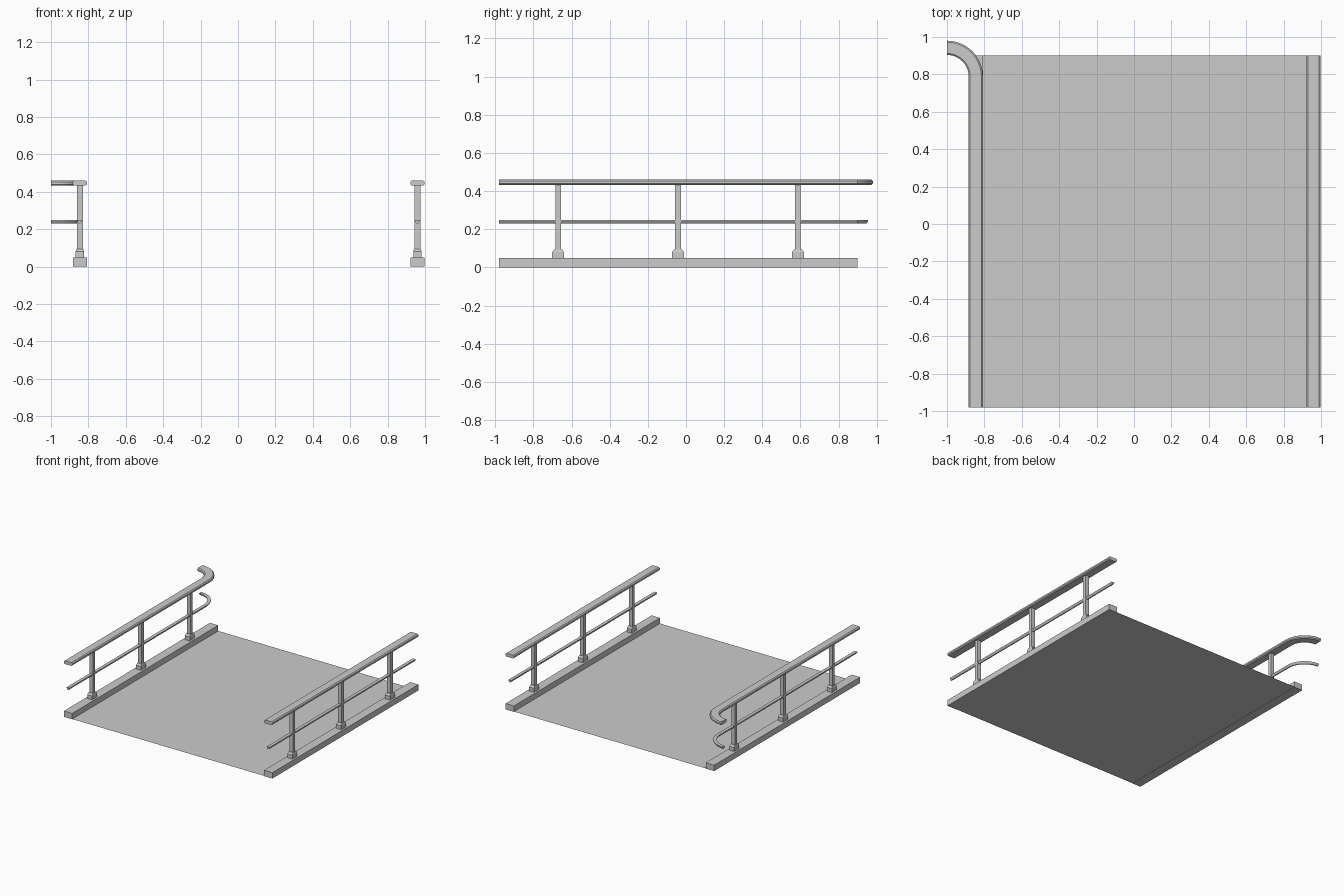
import bpy, bmesh, math

if "Cube" in bpy.data.objects:
    bpy.data.objects.remove(bpy.data.objects["Cube"])

LEFT_X, RIGHT_X = -0.846, 0.959
FRONT, BACK = -0.98, 0.90


def finish(name, bm, smooth=False):
    bmesh.ops.recalc_face_normals(bm, faces=bm.faces)
    mesh = bpy.data.meshes.new(name)
    bm.to_mesh(mesh)
    bm.free()
    ob = bpy.data.objects.new(name, mesh)
    bpy.context.collection.objects.link(ob)
    if smooth:
        bpy.ops.object.select_all(action='DESELECT')
        ob.select_set(True)
        bpy.context.view_layer.objects.active = ob
        bpy.ops.object.shade_smooth_by_angle(angle=math.radians(25))
    return ob


def loft(bm, loops):
    """Skin a list of equal-length closed loops and cap both ends."""
    rings = [[bm.verts.new(p) for p in loop] for loop in loops]
    n = len(rings[0])
    for a, b in zip(rings, rings[1:]):
        for i in range(n):
            j = (i + 1) % n
            bm.faces.new((a[i], a[j], b[j], b[i]))
    bm.faces.new(rings[0])
    bm.faces.new(rings[-1])


def rect(x, y, z, wx, wy):
    return [(x + sx * wx / 2, y + sy * wy / 2, z)
            for sx, sy in ((-1, -1), (1, -1), (1, 1), (-1, 1))]


def stack(name, x, y, sections):
    bm = bmesh.new()
    loft(bm, [rect(x, y, z, wx, wy) for z, wx, wy in sections])
    return finish(name, bm)


def sweep(name, profile, path):
    """path: (x, y, angle of the sideways direction); profile: (side, z)."""
    bm = bmesh.new()
    loft(bm, [[(x + s * math.cos(a), y + s * math.sin(a), z) for s, z in profile]
              for x, y, a in path])
    return finish(name, bm, True)


# Rail paths: straight on the right, curling outward at the back on the left
straight = [(RIGHT_X, FRONT, 0), (RIGHT_X, BACK, 0)]
bend_y, radius, steps = 0.788, LEFT_X + 1.0, 14
curled = [(LEFT_X, FRONT, 0)]
for i in range(steps + 1):
    a = math.pi / 2 * i / steps
    curled.append((-1 + radius * math.cos(a), bend_y + radius * math.sin(a), a))

handrail = [(-0.030, 0.433), (0.030, 0.433), (0.038, 0.440), (0.038, 0.453),
            (0.030, 0.460), (-0.030, 0.460), (-0.038, 0.453), (-0.038, 0.440)]
midrail = [(-0.004, 0.230), (0.004, 0.230), (0.013, 0.243), (0.013, 0.248),
           (-0.013, 0.248), (-0.013, 0.243)]

for side, x, path in (("left", LEFT_X, curled), ("right", RIGHT_X, straight)):
    # Curb
    stack(f"{side}_curb", x, (FRONT + BACK) / 2,
          [(0, 0.075, BACK - FRONT), (0.048, 0.075, BACK - FRONT)])
    # Rails
    sweep(f"{side}_handrail", handrail, path)
    sweep(f"{side}_middle_rail", midrail, path)
    # Posts with chamfered feet
    for i, y in enumerate((-0.67, -0.042, 0.587)):
        stack(f"{side}_post_{i + 1}", x, y, [(0.08, 0.032, 0.029), (0.436, 0.032, 0.029)])
        stack(f"{side}_post_foot_{i + 1}", x, y,
              [(0.048, 0.044, 0.063), (0.080, 0.044, 0.063), (0.095, 0.036, 0.040)])

# Thin deck between the curbs
bm = bmesh.new()
x0, x1 = LEFT_X + 0.0375, RIGHT_X - 0.0375
bm.faces.new([bm.verts.new(p) for p in rect((x0 + x1) / 2, (FRONT + BACK) / 2, 0.002,
                                            x1 - x0, BACK - FRONT)])
finish("deck", bm)
